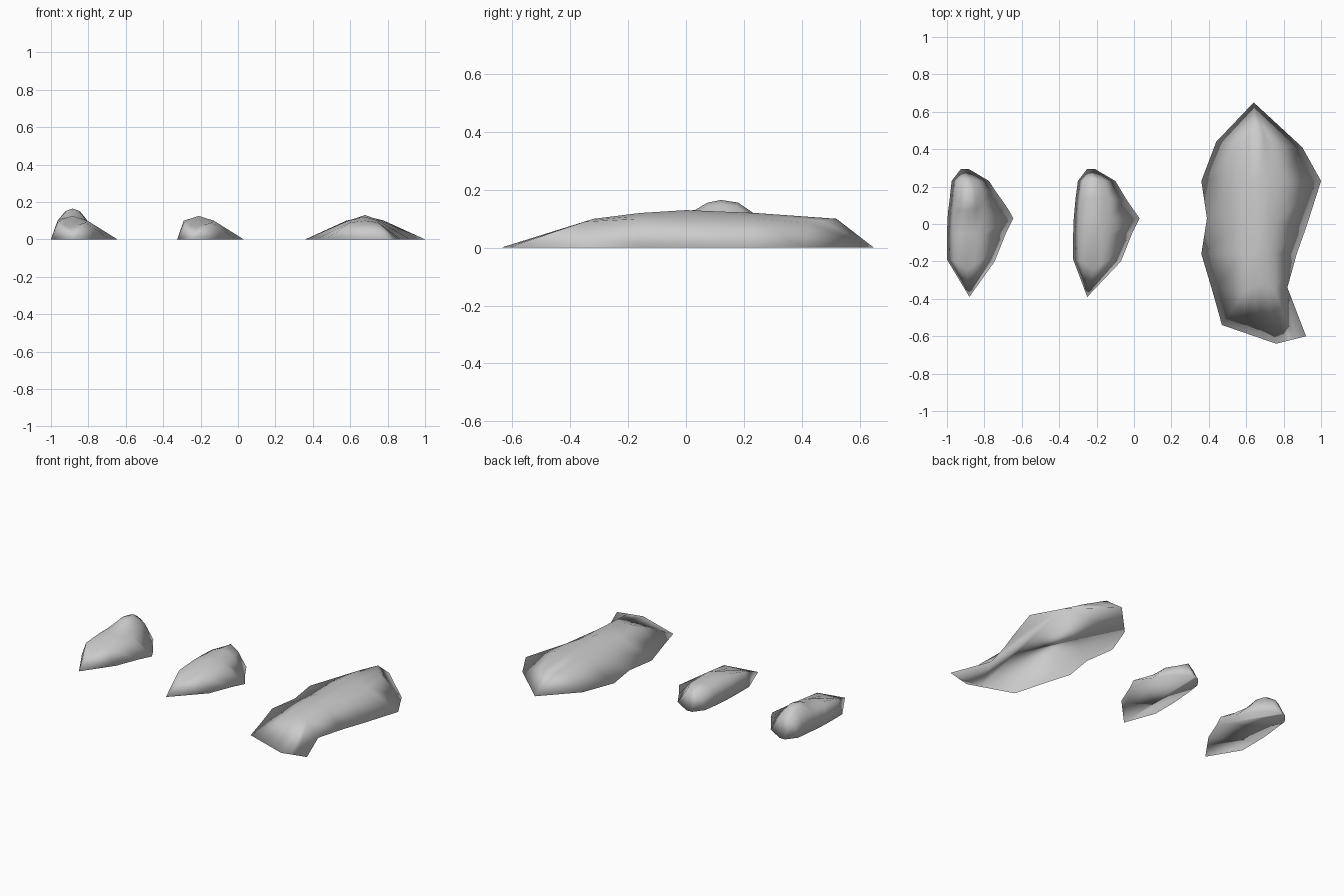
import bpy, bmesh
from mathutils import Vector

if "Cube" in bpy.data.objects:
    bpy.data.objects.remove(bpy.data.objects["Cube"])

stone = bpy.data.materials.new("pale_grey")
stone.diffuse_color = (0.6, 0.6, 0.6, 1)
stone.use_nodes = True
stone.node_tree.nodes["Principled BSDF"].inputs["Base Color"].default_value = stone.diffuse_color


def row_points(r, bulge=0.0):
    """Cross-section: foot, plateau, shoulder, ridge and back down."""
    lx, ly, px, pz, cx, cy, cz, qx, rx, ry = r
    L, R, C = Vector((lx, ly, 0)), Vector((rx, ry, 0)), Vector((cx, cy, cz))
    py = (ly + ry) / 2
    P, Q = Vector((px, py, pz)), Vector((qx, py, pz))
    if pz == 0:  # end rows lie on the ground outline
        P, Q = L.lerp(C, .4), R.lerp(C, .4)
    up = Vector((0, 0, bulge))
    return [L, P, P.lerp(C, .5) + up, C, C.lerp(Q, .5) + up, Q, R]


def mound(name, rows, offset=0.0, bulges=None):
    """Closed smooth mound lofted from front to back, with a flat underside."""
    secs = [row_points(r, bulges[i] if bulges else 0) for i, r in enumerate(rows)]
    bm = bmesh.new()
    grid = [[bm.verts.new(p + Vector((offset, 0, 0))) for p in s] for s in secs]
    for a, b in zip(grid, grid[1:]):
        for i in range(len(a) - 1):
            bm.faces.new((a[i], a[i + 1], b[i + 1], b[i]))
    bmesh.ops.remove_doubles(bm, verts=bm.verts, dist=0.0005)
    # flat underside
    bmesh.ops.holes_fill(bm, edges=[e for e in bm.edges if e.is_boundary], sides=0)
    bmesh.ops.recalc_face_normals(bm, faces=bm.faces)
    for f in bm.faces:
        f.smooth = True
    me = bpy.data.meshes.new(name)
    bm.to_mesh(me)
    bm.free()
    me.materials.append(stone)
    ob = bpy.data.objects.new(name, me)
    bpy.context.collection.objects.link(ob)


# row: left foot x y, left plateau x, plateau z, ridge x y z, right plateau x, right foot x y
large = [
    (.47, -.54, .60, 0, .76, -.64, 0, .86, .92, -.60),
    (.42, -.36, .60, .09, .68, -.32, .10, .75, .82, -.34),
    (.36, -.16, .59, .10, .68, -.16, .12, .75, .87, -.16),
    (.39, .03, .59, .10, .68, .00, .13, .76, .92, -.02),
    (.36, .23, .58, .10, .67, .24, .12, .78, 1.0, .23),
    (.44, .44, .58, .085, .65, .52, .10, .74, .90, .41),
    (.64, .65, .64, 0, .64, .65, 0, .64, .64, .65),
]
mound("large_mound", large)


def tip(x):
    return (x, -.39, x, 0, x, -.39, 0, x, x, -.39)


front = [
    (-.325, -.19, -.29, .09, -.22, -.24, .065, -.14, -.07, -.20),
    (-.325, -.05, -.29, .10, -.21, -.05, .125, -.13, -.01, -.05),
]
back = [
    (-.30, .23, -.27, .085, -.22, .24, .115, -.16, -.10, .23),
    (-.25, .295, -.24, 0, -.23, .295, 0, -.22, -.21, .295),
]
middle = [(-.322, .03, -.29, .10, -.21, .03, .125, -.13, .03, .03),
          (-.312, .14, -.285, .10, -.21, .14, .122, -.13, -.04, .13)]
mound("small_mound", [tip(-.25)] + front + middle + back)

# same mound with a rounded knob on its ridge
knob = [
    (-.322, .03, -.29, .10, -.21, .03, .130, -.13, .03, .03),
    (-.318, .075, -.29, .10, -.21, .075, .156, -.13, .005, .075),
    (-.312, .12, -.285, .10, -.21, .12, .165, -.13, -.025, .12),
    (-.306, .175, -.28, .10, -.21, .18, .156, -.135, -.065, .175),
]
mound("knobbed_mound", [tip(-.205)] + front + knob + back, -.675,
      [0, 0, 0, .003, .014, .018, .014, .004, 0])
